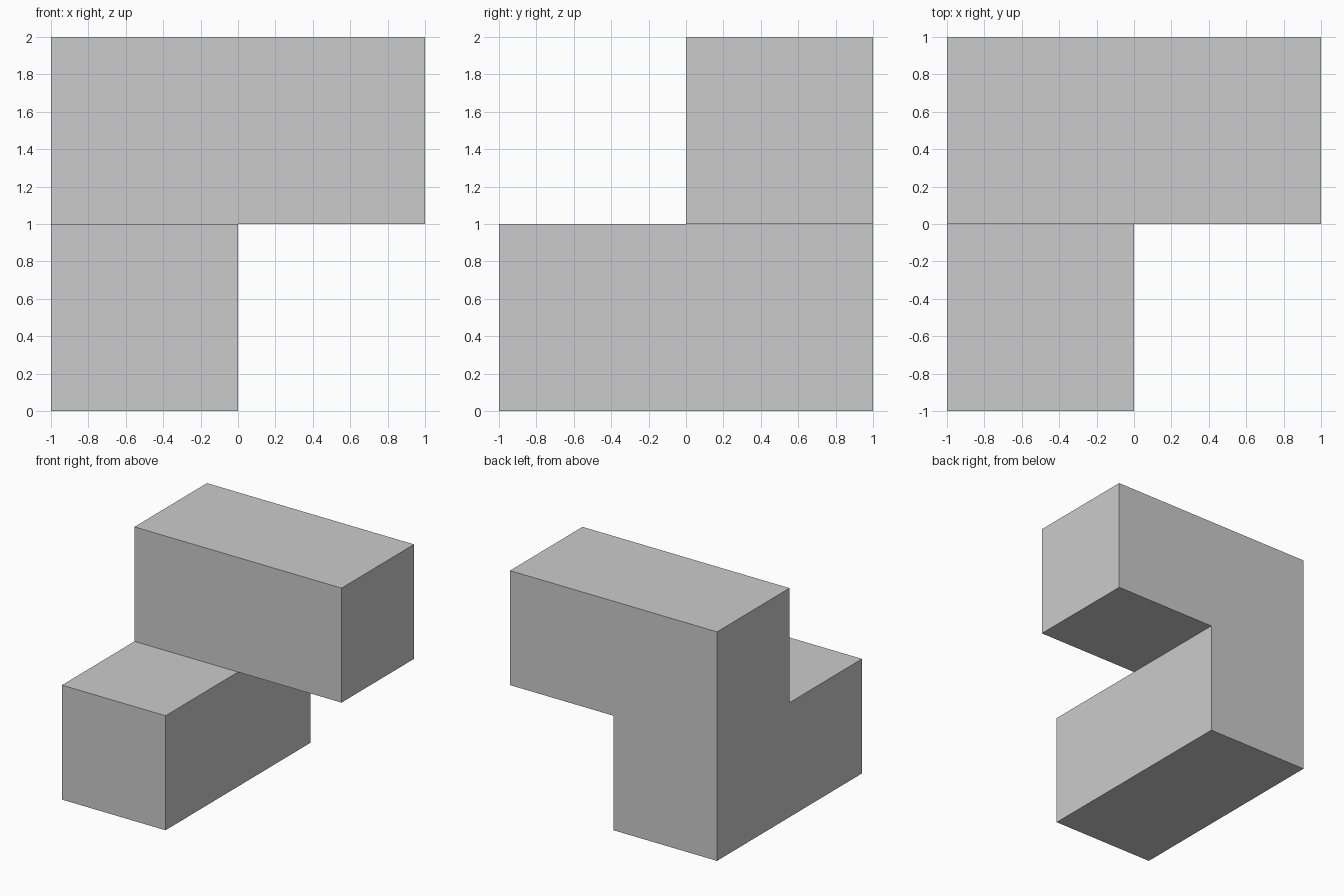
import bpy, bmesh, math
from mathutils import Matrix, Vector

if "Cube" in bpy.data.objects:
    bpy.data.objects.remove(bpy.data.objects["Cube"])


def extrude_side(bm, start, direction):
    """Extrude the unit face of the cube centred at start by one unit."""
    d = Vector(direction)
    target = Vector(start) + d * 0.5
    face = min(bm.faces, key=lambda f: (f.calc_center_median() - target).length)
    new = bmesh.ops.extrude_discrete_faces(bm, faces=[face])["faces"][0]
    bmesh.ops.translate(bm, verts=new.verts[:], vec=d)


bm = bmesh.new()
# Back left corner cube
bmesh.ops.create_cube(bm, size=1, matrix=Matrix.Translation((-0.5, 0.5, 0.5)))
# Lower arm to the front, then the upright, then the upper arm to the right
extrude_side(bm, (-0.5, 0.5, 0.5), (0, -1, 0))
extrude_side(bm, (-0.5, 0.5, 0.5), (0, 0, 1))
extrude_side(bm, (-0.5, 0.5, 1.5), (1, 0, 0))

# Merge coplanar faces so no seams remain
bmesh.ops.dissolve_limit(bm, angle_limit=math.radians(1),
                         verts=bm.verts[:], edges=bm.edges[:])
bmesh.ops.recalc_face_normals(bm, faces=bm.faces[:])

mesh = bpy.data.meshes.new("corner_block")
bm.to_mesh(mesh)
bm.free()
bpy.context.collection.objects.link(bpy.data.objects.new("corner_block", mesh))
